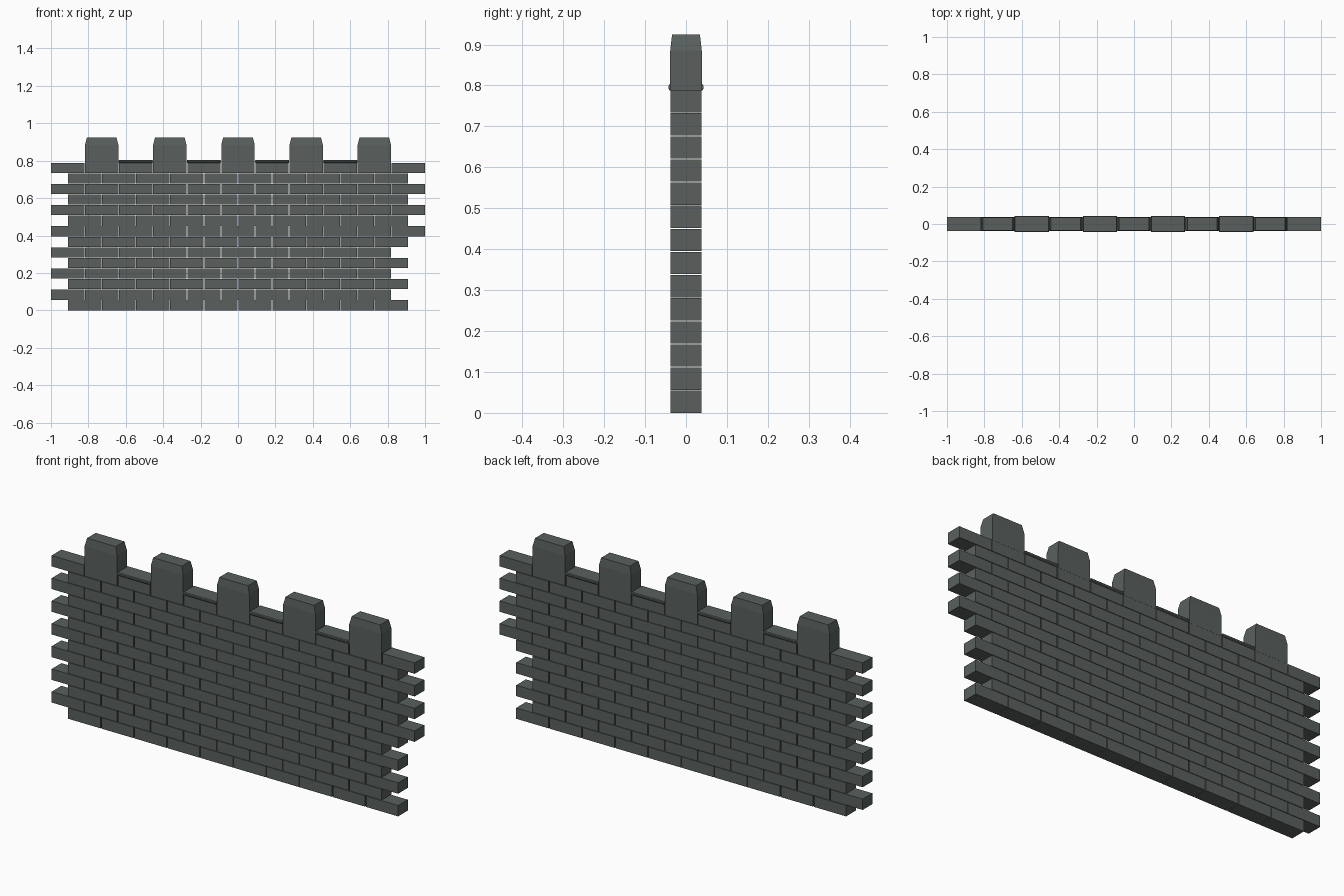
import bpy, bmesh

if "Cube" in bpy.data.objects:
    bpy.data.objects.remove(bpy.data.objects["Cube"])

stone = bpy.data.materials.new("dark grey stone")
stone.diffuse_color = (0.10, 0.118, 0.112, 1)
stone.use_nodes = True
stone.node_tree.nodes["Principled BSDF"].inputs["Base Color"].default_value = stone.diffuse_color

PITCH, WIDTH = 0.1822, 0.178      # brick spacing and length
ROW_H, BRICK_H = 0.0565, 0.0542   # course spacing and brick height
HALF_D = 0.038                    # half thickness of the wall
ROWS = 14
WALL_TOP = ROWS * ROW_H - 0.002


def loft(bm, x, rings):
    """Closed block centred on x from (z, half width, half depth) rings."""
    loops = [[bm.verts.new((x + sx * w, sy * d, z))
              for sx, sy in ((-1, -1), (1, -1), (1, 1), (-1, 1))]
             for z, w, d in rings]
    bm.faces.new(loops[0][::-1])
    bm.faces.new(loops[-1])
    for a, b in zip(loops, loops[1:]):
        for i in range(4):
            j = (i + 1) % 4
            bm.faces.new((a[i], a[j], b[j], b[i]))


def finish(bm, name):
    mesh = bpy.data.meshes.new(name)
    bm.to_mesh(mesh)
    bm.free()
    mesh.materials.append(stone)
    obj = bpy.data.objects.new(name, mesh)
    bpy.context.collection.objects.link(obj)


# brick courses: running bond, upper odd courses have an extra brick
for row in range(ROWS):
    odd = row % 2
    count = 11 if odd and row >= 7 else 10
    start = -1 + WIDTH / 2 + (0 if odd else PITCH / 2)
    z = row * ROW_H
    bm = bmesh.new()
    for i in range(count):
        loft(bm, start + i * PITCH, [(z, WIDTH / 2, HALF_D),
                                     (z + BRICK_H, WIDTH / 2, HALF_D)])
    finish(bm, f"brick_course_{row + 1}")

# battlement blocks with tapered tops
for i in range(5):
    bm = bmesh.new()
    loft(bm, (i - 2) * 2 * PITCH, [(WALL_TOP - 0.001, 0.089, 0.0385),
                                   (0.885, 0.089, 0.0385),
                                   (0.925, 0.079, 0.034)])
    finish(bm, f"battlement_{i + 1}")

# thin coping slabs between the battlements
for i in range(4):
    bm = bmesh.new()
    loft(bm, (i - 1.5) * 2 * PITCH, [(WALL_TOP - 0.001, 0.089, 0.040),
                                     (WALL_TOP + 0.003, 0.0915, 0.043),
                                     (WALL_TOP + 0.010, 0.0915, 0.043),
                                     (WALL_TOP + 0.014, 0.089, 0.040)])
    finish(bm, f"coping_slab_{i + 1}")
